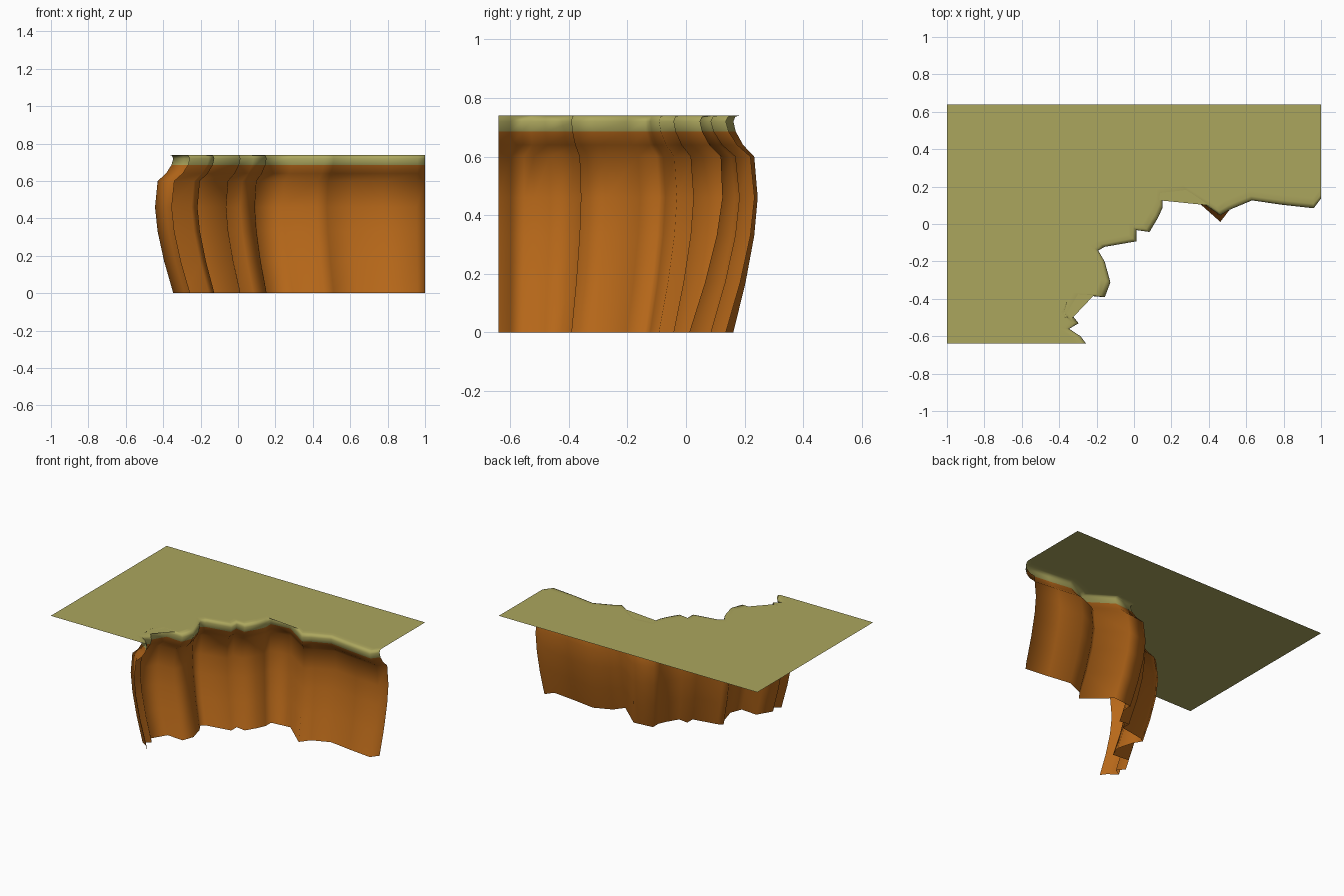
import bpy, bmesh, math

if "Cube" in bpy.data.objects:
    bpy.data.objects.remove(bpy.data.objects["Cube"])

# Plan outline of the cliff edge, from the front cut to the right cut
OUTLINE = [(-.26, -.64), (-.29, -.60), (-.35, -.56), (-.30, -.53), (-.34, -.48),
           (-.28, -.38), (-.16, -.39), (-.13, -.31), (-.16, -.20), (-.195, -.14),
           (-.16, -.12), (.01, -.09), (.01, -.03), (.08, -.04), (.125, .035),
           (.15, .09), (.15, .15), (.29, .165), (.46, .05), (.51, .08),
           (.63, .13), (.79, .107), (.96, .088), (1.0, .14)]
SPUR = 18          # corner whose foot juts out past the lip

# Section: (height, set-back into the cliff); the last ring lies on the flat top
SECTION = [(0, -.004), (.17, .045), (.33, .08), (.46, .094), (.60, .08), (.64, .035),
           (.685, .006), (.72, -.004), (.736, .004), (.74, .02), (.74, .05)]
GRASS_FROM = 6     # section row where grass begins
TOP = .74


def material(name, rgb):
    m = bpy.data.materials.new(name)
    m.diffuse_color = (*rgb, 1)
    m.use_nodes = True
    m.node_tree.nodes["Principled BSDF"].inputs["Base Color"].default_value = m.diffuse_color
    return m


def setback_dirs(pts):
    """Directions turning smoothly from -x at the front cut to +y at the right cut."""
    lengths = [0]
    for a, b in zip(pts, pts[1:]):
        lengths.append(lengths[-1] + math.dist(a, b))
    result = []
    for s in lengths:
        t = s / lengths[-1]
        a = math.pi - t * math.pi / 2
        result.append((math.cos(a), math.sin(a)))
    return result


bm = bmesh.new()
dirs = setback_dirs(OUTLINE)

# Rings of the wall and rounded lip
rings = []
for z, d in SECTION:
    ring = []
    for i, ((x, y), (dx, dy)) in enumerate(zip(OUTLINE, dirs)):
        if i == SPUR:
            y -= .035 * max(0, 1 - z / .7)
        ring.append(bm.verts.new((x + dx * d, y + dy * d, z)))
    rings.append(ring)

for r, (lo, hi) in enumerate(zip(rings, rings[1:])):
    for i in range(len(lo) - 1):
        f = bm.faces.new((lo[i], lo[i + 1], hi[i + 1], hi[i]))
        f.material_index = int(r >= GRASS_FROM)

# Flat grassy plateau behind the lip
corners = [bm.verts.new((x, y, TOP)) for x, y in ((1, .64), (-1, .64), (-1, -.64))]
plateau = bm.faces.new(rings[-1] + corners)
plateau.material_index = 1
bmesh.ops.triangulate(bm, faces=[plateau])

for f in bm.faces:
    f.smooth = True

mesh = bpy.data.meshes.new("cliff_corner")
bm.to_mesh(mesh)
bm.free()
mesh.materials.append(material("rock", (.48, .14, .01)))
mesh.materials.append(material("grass", (.41, .38, .11)))
cliff = bpy.data.objects.new("cliff_corner", mesh)
bpy.context.collection.objects.link(cliff)
